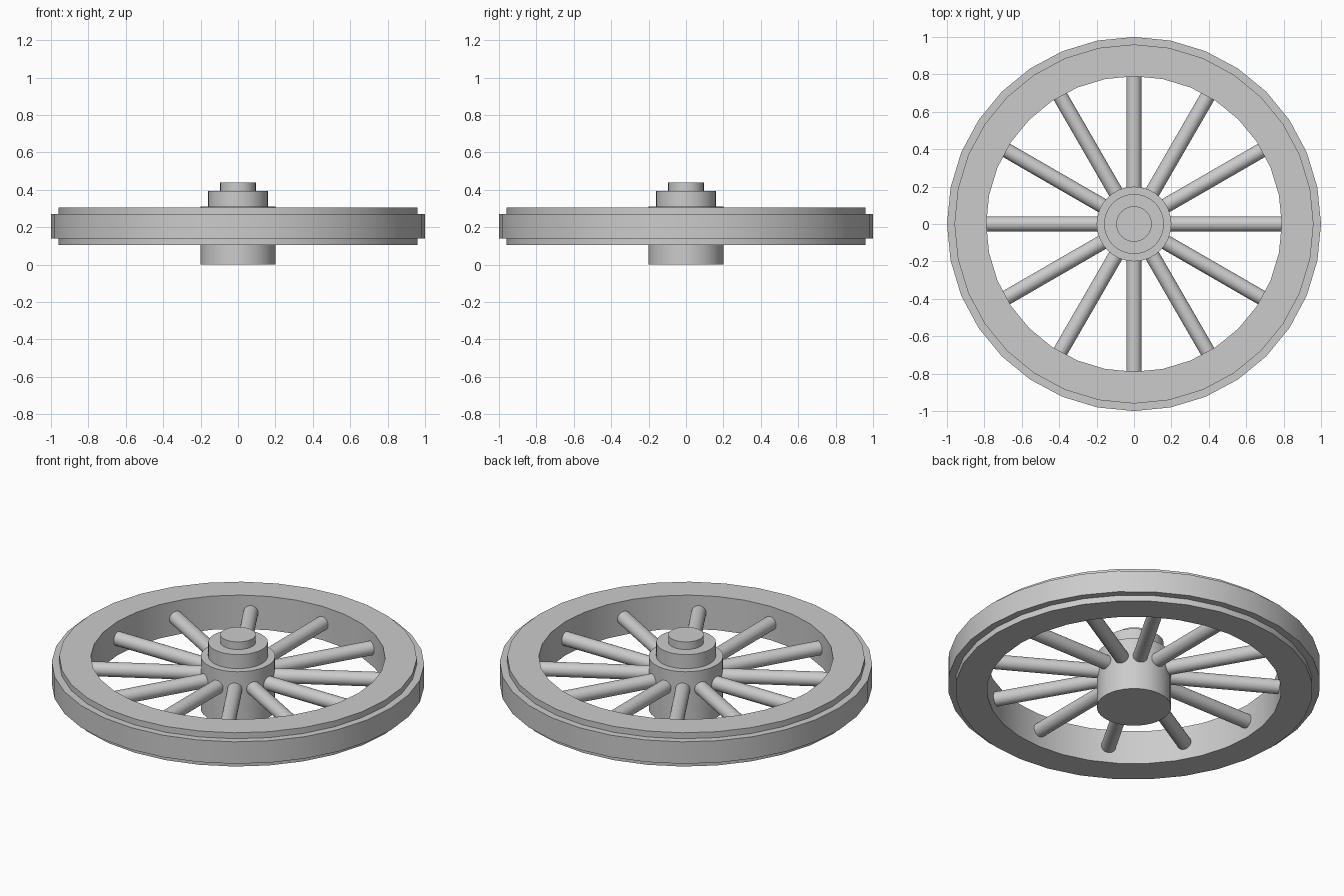
import bpy, bmesh, math
from mathutils import Matrix

SIDES = 32

cube = bpy.data.objects.get("Cube")
if cube:
    bpy.data.objects.remove(cube, do_unlink=True)

grey = bpy.data.materials.new("plain grey")
grey.use_nodes = True
colour = (0.6, 0.6, 0.6, 1)
grey.diffuse_color = colour
grey.node_tree.nodes["Principled BSDF"].inputs["Base Color"].default_value = colour


def finish(name, bm):
    """Turn a bmesh into a shaded, coloured object."""
    bmesh.ops.recalc_face_normals(bm, faces=bm.faces)
    mesh = bpy.data.meshes.new(name)
    bm.to_mesh(mesh)
    bm.free()
    mesh.materials.append(grey)
    obj = bpy.data.objects.new(name, mesh)
    bpy.context.collection.objects.link(obj)
    bpy.ops.object.select_all(action='DESELECT')
    obj.select_set(True)
    bpy.context.view_layer.objects.active = obj
    bpy.ops.object.shade_smooth_by_angle(angle=math.radians(35))
    return obj


def lathe(name, profile, closed):
    """Spin a (radius, height) profile round the vertical axis."""
    bm = bmesh.new()
    verts = [bm.verts.new((r, 0, z)) for r, z in profile]
    edges = [bm.edges.new(pair) for pair in zip(verts, verts[1:])]
    if closed:
        edges.append(bm.edges.new((verts[-1], verts[0])))
    bmesh.ops.spin(bm, geom=verts + edges, cent=(0, 0, 0), axis=(0, 0, 1),
                   angle=math.tau, steps=SIDES, use_merge=True)
    bmesh.ops.remove_doubles(bm, verts=bm.verts, dist=0.0005)
    return finish(name, bm)


# Rim with a raised tread band round the outside
low, high, band_low, band_high = 0.105, 0.305, 0.14, 0.27
lathe("rim", [(0.79, low), (0.96, low), (0.96, band_low), (1, band_low),
              (1, band_high), (0.96, band_high), (0.96, high), (0.79, high)], True)

# Stepped hub with an axle cap
lathe("hub", [(0, 0), (0.2, 0), (0.2, 0.312), (0.16, 0.312), (0.16, 0.395),
              (0.095, 0.395), (0.095, 0.44), (0, 0.44)], False)

# Twelve round spokes running from inside the hub into the rim
inner, outer = 0.15, 0.81
for i in range(12):
    bm = bmesh.new()
    place = (Matrix.Rotation(math.tau * i / 12, 4, 'Z')
             @ Matrix.Translation(((inner + outer) / 2, 0, 0.205))
             @ Matrix.Rotation(math.pi / 2, 4, 'Y'))
    bmesh.ops.create_cone(bm, cap_ends=True, segments=SIDES, radius1=0.04,
                          radius2=0.04, depth=outer - inner, matrix=place)
    finish(f"spoke_{i + 1}", bm)
